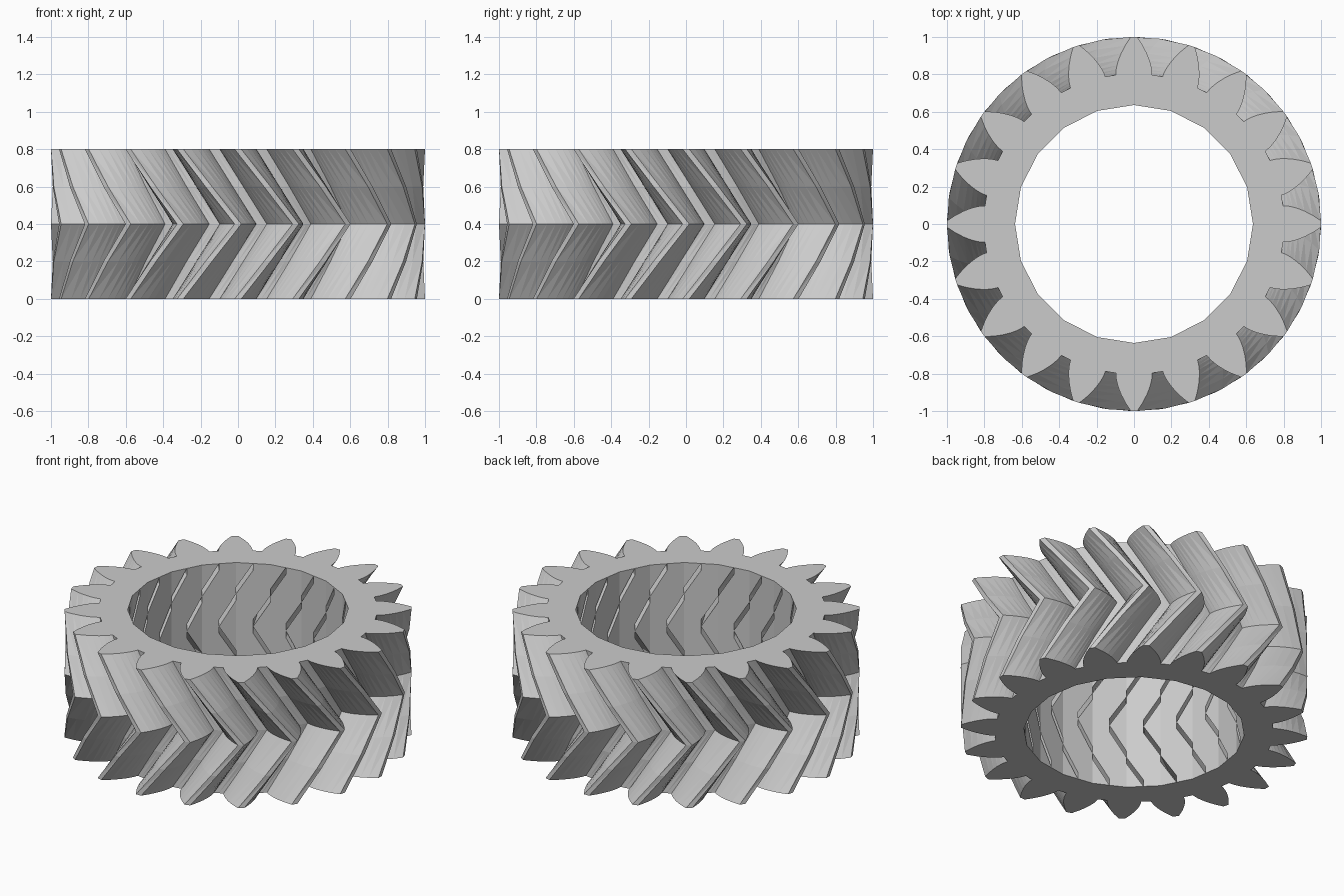
import bpy
import bmesh
from math import sin, cos, tan, acos, sqrt, radians, pi
from mathutils import Matrix

cube = bpy.data.objects.get("Cube")
if cube:
    bpy.data.objects.remove(cube)

TEETH = 20
TIP_R, HOLE_R, HEIGHT = 1.0, 0.636, 0.8
PITCH_R = TIP_R * TEETH / (TEETH + 2)
PRESSURE = radians(28)
BASE_R = PITCH_R * cos(PRESSURE)
STEP = 2 * pi / TEETH
TWIST = STEP            # turn of each half of the herringbone
SLICES = 2              # twist slices in each half
FLANK = 9               # points along each tooth flank

steel = bpy.data.materials.new("light_grey_metal")
steel.use_nodes = True
grey = (0.6, 0.6, 0.6, 1)
steel.diffuse_color = grey
steel.node_tree.nodes["Principled BSDF"].inputs["Base Color"].default_value = grey


def involute(angle):
    return tan(angle) - angle


def half_thickness(r):
    """Half of the tooth's angular width at radius r."""
    return STEP / 4 + involute(PRESSURE) - involute(acos(min(1, BASE_R / r)))


def tooth_profile():
    """Polar outline of one tooth sector, counter-clockwise from the axis."""
    # Radii bunch toward the base, where the involute curves most
    reach = sqrt(TIP_R - BASE_R)
    radii = [BASE_R + (reach * i / (FLANK - 1)) ** 2 for i in range(FLANK)]
    rising = [(r, -half_thickness(r)) for r in radii]
    falling = [(r, -a) for r, a in reversed(rising)]
    return [(0, 0), (BASE_R, -STEP / 2)] + rising + falling + [(BASE_R, STEP / 2)]


def new_object(name, bm):
    bmesh.ops.recalc_face_normals(bm, faces=bm.faces)
    mesh = bpy.data.meshes.new(name)
    bm.to_mesh(mesh)
    bm.free()
    obj = bpy.data.objects.new(name, mesh)
    bpy.context.collection.objects.link(obj)
    return obj


# One twisted tooth sector, running out to mid height and back
profile = tooth_profile()
count = len(profile)
bm = bmesh.new()
rings = []
for level in range(2 * SLICES + 1):
    turn = TWIST * (1 - abs(level / SLICES - 1))
    z = HEIGHT * level / (2 * SLICES)
    rings.append([bm.verts.new((r * cos(a + turn), r * sin(a + turn), z))
                  for r, a in profile])
bm.faces.new(rings[0])
bm.faces.new(rings[-1])
for level in range(2 * SLICES):
    near, far = rings[level], rings[level + 1]
    if level >= SLICES:
        near, far = far, near
    # The same diagonal all round leaves narrow slits between the sectors
    for i in range(count):
        j = (i + 1) % count
        bm.faces.new((near[i], near[j], far[j]))
        bm.faces.new((near[i], far[j], far[i]))
sector = new_object("tooth_sector", bm)

# Bore cutter
bm = bmesh.new()
bmesh.ops.create_cone(bm, cap_ends=True, segments=TEETH, radius1=HOLE_R,
                      radius2=HOLE_R, depth=HEIGHT * 2,
                      matrix=Matrix.Translation((0, 0, HEIGHT / 2)))
bore = new_object("bore_cutter", bm)
bore.hide_render = True

cut = sector.modifiers.new("bore", 'BOOLEAN')
cut.operation = 'DIFFERENCE'
cut.solver = 'EXACT'
cut.object = bore
bpy.context.view_layer.update()
graph = bpy.context.evaluated_depsgraph_get()
cut_mesh = bpy.data.meshes.new_from_object(sector.evaluated_get(graph))

# Repeat the sector round the axis to make the whole gear
bm = bmesh.new()
for _ in range(TEETH):
    bm.from_mesh(cut_mesh)
    cut_mesh.transform(Matrix.Rotation(STEP, 4, 'Z'))
bmesh.ops.remove_doubles(bm, verts=bm.verts, dist=0.00002)
mesh = bpy.data.meshes.new("herringbone_gear")
bm.to_mesh(mesh)
bm.free()
mesh.materials.clear()
mesh.materials.append(steel)
gear = bpy.data.objects.new("herringbone_gear", mesh)
bpy.context.collection.objects.link(gear)

# Remove the helpers
for helper in (sector, bore):
    bpy.data.objects.remove(helper)
bpy.data.meshes.remove(cut_mesh)
